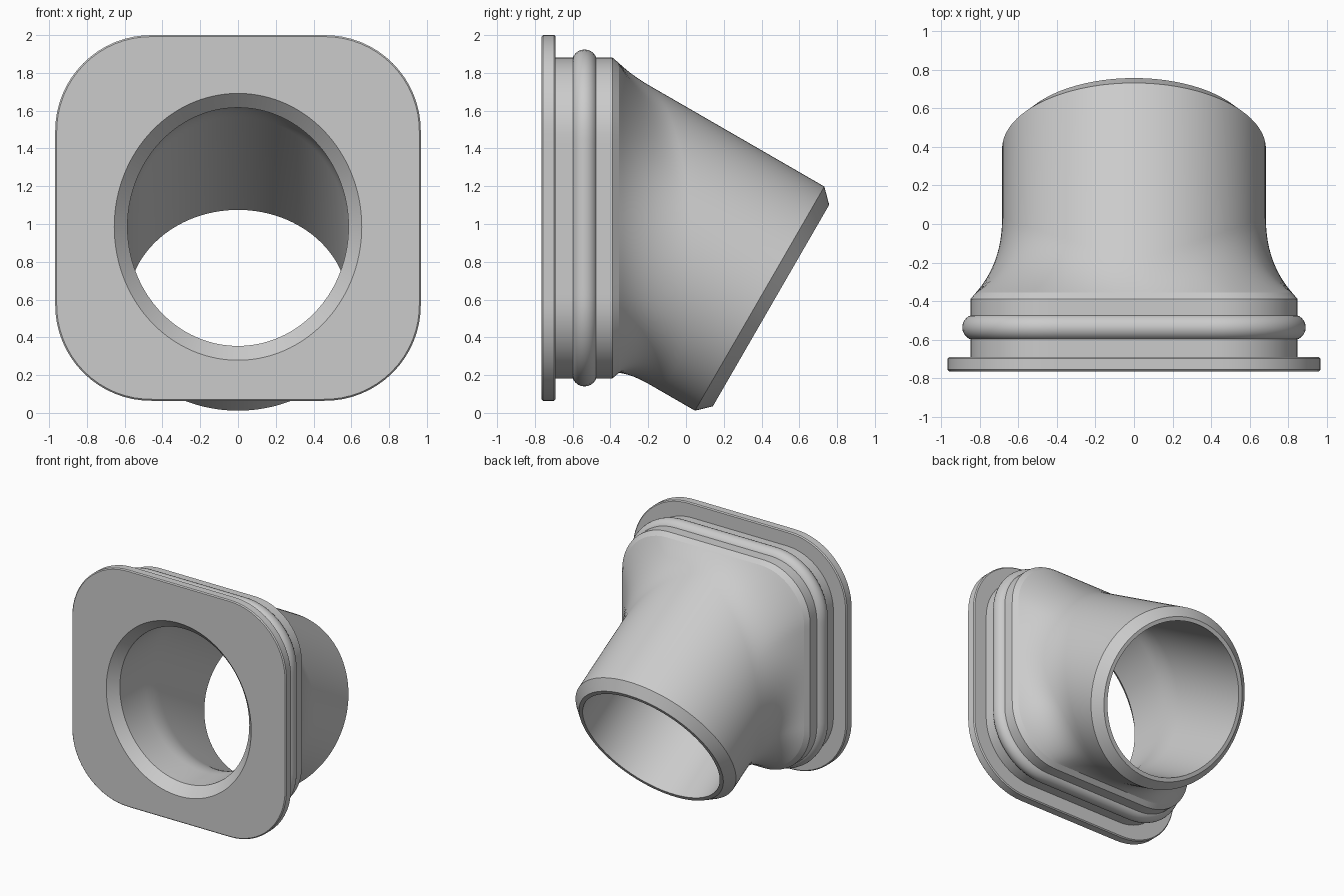
import bpy, math

if "Cube" in bpy.data.objects:
    bpy.data.objects.remove(bpy.data.objects["Cube"], do_unlink=True)

N = 144
ANGLES = [2 * math.pi * i / N for i in range(N)]
CENTRE_Z = 1.032                      # middle of the square flange
TILT = math.radians(30)               # the pipe slopes down to the back
CT, ST = math.cos(TILT), math.sin(TILT)

grey = bpy.data.materials.new("plain grey")
grey.use_nodes = True
grey.diffuse_color = (0.6, 0.6, 0.6, 1)
grey.node_tree.nodes["Principled BSDF"].inputs["Base Color"].default_value = (0.6, 0.6, 0.6, 1)


def square_point(a, half, radius, y):
    """Point of a rounded square in the direction a (0 is up)."""
    dx, dz = math.sin(a), math.cos(a)
    big, small = max(abs(dx), abs(dz)), min(abs(dx), abs(dz))
    core = half - radius
    t = half / big
    if t * small > core:
        dot = core * (big + small)
        t = dot + math.sqrt(dot * dot - 2 * core * core + radius * radius)
    return (t * dx, y, CENTRE_Z + t * dz)


def square(half, radius, y):
    return [square_point(a, half, radius, y) for a in ANGLES]


def tilted_circle(r, y, z):
    return [(r * math.sin(a), y + ST * r * math.cos(a), z + CT * r * math.cos(a))
            for a in ANGLES]


def on_pipe(a, r, cy, cz, y):
    """Point of the tilted cylinder wall at depth y."""
    v = r * math.cos(a)
    s = (y - cy - ST * v) / CT
    return (r * math.sin(a), y, cz + CT * v - ST * s)


def curve_rings(triples, steps):
    """Rings along quadratic curves, one curve per direction."""
    return [[tuple((1 - t) ** 2 * p + 2 * t * (1 - t) * q + t * t * w
                   for p, q, w in zip(*tri)) for tri in triples]
            for t in (k / steps for k in range(steps + 1))]


def loft(name, rings, closed=False):
    verts = [p for ring in rings for p in ring]
    count = len(rings)
    faces = []
    for k in range(count if closed else count - 1):
        a, b = k * N, (k + 1) % count * N
        for i in range(N):
            j = (i + 1) % N
            faces.append((a + i, b + i, b + j, a + j))
    mesh = bpy.data.meshes.new(name)
    mesh.from_pydata(verts, [], faces)
    mesh.materials.append(grey)
    obj = bpy.data.objects.new(name, mesh)
    bpy.context.collection.objects.link(obj)
    bpy.ops.object.select_all(action='DESELECT')
    obj.select_set(True)
    bpy.context.view_layer.objects.active = obj
    bpy.ops.object.shade_smooth_by_angle(angle=math.radians(25))
    return obj


# Bore: level elliptical inlet bending into the tilted round outlet
BORE, END_Y, END_Z = 0.585, 0.45, 0.568
bends, inlet, mouth = [], [], []
for a in ANGLES:
    x, y, z = on_pipe(a, BORE, END_Y, END_Z, -0.2725 + 0.0775 * math.cos(a))
    bends.append(((x, y + 0.1 * CT, z - 0.1 * ST), (x, y, z), (x, y - 0.1, z)))
    inlet.append((x, -0.69, z))
    mouth.append((x * 1.12, -0.765, 0.985 + (z - 0.985) * 1.12))
outlet = tilted_circle(BORE, END_Y, END_Z)
loft("bore", [outlet] + curve_rings(bends, 6) + [inlet, mouth])

# Flange: rounded square plate with slightly eased edges
loft("flange", [mouth, square(0.96, 0.5, -0.765), square(0.968, 0.508, -0.757),
                square(0.968, 0.508, -0.698), square(0.96, 0.5, -0.69),
                square(0.83, 0.4, -0.69)])

# Collar behind the flange, with a small chamfer
loft("collar", [square(0.85, 0.42, -0.69), square(0.85, 0.42, -0.39),
                square(0.82, 0.4, -0.355)])

# Outlet pipe: square base flows into the tilted cylinder, chamfered rim
PIPE, RIM_Y, RIM_Z = 0.685, 0.39, 0.605
flow = []
for a in ANGLES:
    join = -0.19 + 0.22 * abs(math.sin(a))
    knee = -0.355 + 0.4 * (join + 0.355)
    flow.append((square_point(a, 0.82, 0.4, -0.355),
                 on_pipe(a, PIPE, RIM_Y, RIM_Z, knee),
                 on_pipe(a, PIPE, RIM_Y, RIM_Z, join)))
loft("outlet_pipe", curve_rings(flow, 14) + [
    tilted_circle(PIPE, RIM_Y, RIM_Z), tilted_circle(0.616, END_Y, END_Z), outlet])

# Sealing ring around the collar
SEAL = 0.067
seal_rings = []
for k in range(24):
    t = 2 * math.pi * k / 24
    out = SEAL * math.sin(t)
    seal_rings.append(square(0.825 + out, 0.4 + out, -0.537 - SEAL * math.cos(t)))
loft("sealing_ring", seal_rings, closed=True)
